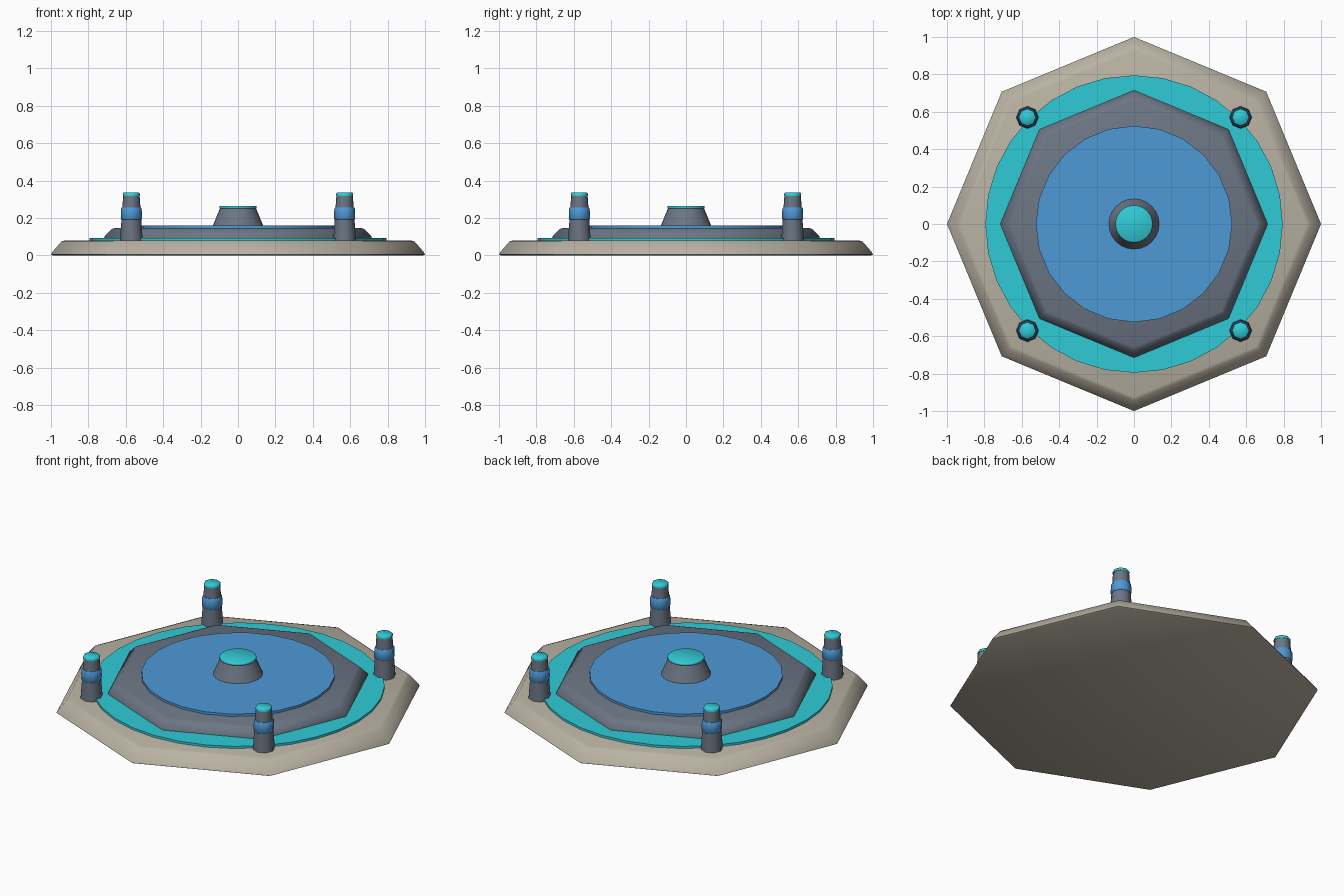
import bpy, bmesh, math

cube = bpy.data.objects.get("Cube")
if cube:
    bpy.data.objects.remove(cube, do_unlink=True)


def material(name, color):
    m = bpy.data.materials.new(name)
    m.use_nodes = True
    rgba = (*color, 1.0)
    m.diffuse_color = rgba
    m.node_tree.nodes["Principled BSDF"].inputs["Base Color"].default_value = rgba
    return m


stone = material("warm stone", (0.49, 0.45, 0.37))
slate = material("slate grey", (0.15, 0.18, 0.23))
blue = material("panel blue", (0.075, 0.32, 0.68))
cyan = material("glow cyan", (0.03, 0.60, 0.68))


def turned(name, mat, sides, profile, at=(0, 0), angle=50):
    """Closed solid turned round z from (radius, height) points, bottom to top."""
    bm = bmesh.new()
    rings = []
    for r, z in profile:
        rings.append([bm.verts.new((r * math.cos(math.tau * i / sides),
                                    r * math.sin(math.tau * i / sides), z))
                      for i in range(sides)])
    for low, high in zip(rings, rings[1:]):
        for i in range(sides):
            j = (i + 1) % sides
            bm.faces.new((low[i], low[j], high[j], high[i]))
    bm.faces.new(rings[0][::-1])
    bm.faces.new(rings[-1])
    mesh = bpy.data.meshes.new(name)
    bm.to_mesh(mesh)
    bm.free()
    mesh.materials.append(mat)
    obj = bpy.data.objects.new(name, mesh)
    obj.location = (*at, 0)
    bpy.context.collection.objects.link(obj)
    bpy.ops.object.select_all(action="DESELECT")
    obj.select_set(True)
    bpy.context.view_layer.objects.active = obj
    bpy.ops.object.shade_smooth_by_angle(angle=math.radians(angle))
    return obj


# Stepped platform: octagonal slabs and round inlays
turned("base_slab", stone, 8,
       [(0.99, 0), (1.0, 0.005), (0.995, 0.015), (0.945, 0.073), (0.925, 0.08)])
turned("outer_ring", cyan, 32, [(0.795, 0.075), (0.795, 0.093)])
turned("upper_deck", slate, 8,
       [(0.715, 0.085), (0.715, 0.10), (0.675, 0.14), (0.66, 0.146)])
turned("deck_disc", blue, 24, [(0.525, 0.14), (0.525, 0.16)])

# Central pedestal with a softly shaded cap
turned("pedestal", slate, 24, [(0.137, 0.155), (0.132, 0.165), (0.097, 0.25)])
turned("pedestal_cap", cyan, 24,
       [(0.092, 0.247), (0.1, 0.252), (0.1, 0.261), (0.094, 0.265)], angle=120)

# Four corner pylons
for side, x in (("left", 0.57), ("right", -0.57)):
    for end, y in (("front", -0.57), ("back", 0.57)):
        tag, at = f"{end}_{side}", (x, y)
        turned(f"pylon_{tag}", slate, 8,
               [(0.06, 0.075), (0.06, 0.09), (0.044, 0.32)], at)
        turned(f"pylon_band_{tag}", blue, 8,
               [(0.054, 0.192), (0.057, 0.196), (0.055, 0.25), (0.051, 0.256)], at)
        turned(f"pylon_cap_{tag}", cyan, 8,
               [(0.046, 0.318), (0.046, 0.33), (0.041, 0.335)], at)
